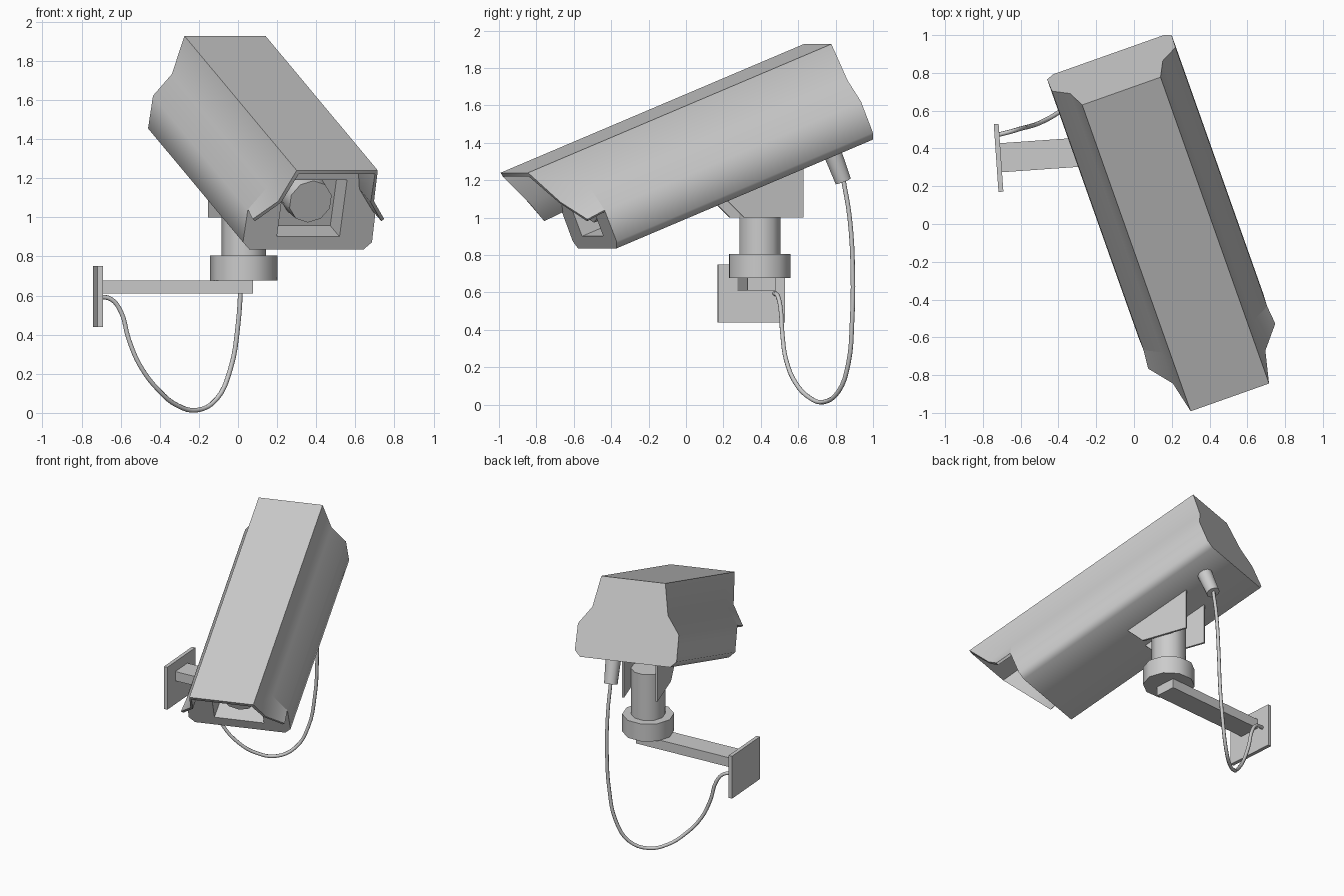
import bpy, bmesh, math
from mathutils import Matrix, Vector

cube = bpy.data.objects.get("Cube")
if cube:
    bpy.data.objects.remove(cube, do_unlink=True)

GREY = (0.6, 0.6, 0.6, 1.0)
mat = bpy.data.materials.new("light_grey")
mat.use_nodes = True
mat.diffuse_color = GREY
mat.node_tree.nodes["Principled BSDF"].inputs["Base Color"].default_value = GREY

# Camera frame: x = across, y = towards the rear, z = up out of the cover
yaw, pitch = math.radians(19.5), math.radians(21.8)
HEAD = (Matrix.Translation((0.5075, -0.918, 1.24))
        @ Matrix.Rotation(yaw, 4, 'Z') @ Matrix.Rotation(pitch, 4, 'X'))
# Mount frame: upright, turned with the camera
MOUNT = Matrix.Translation((0.03, 0.395, 0)) @ Matrix.Rotation(yaw, 4, 'Z')
# Wall frame: the arm runs along its x axis
WALL = Matrix.Translation((-0.717, 0.35, 0)) @ Matrix.Rotation(math.radians(4), 4, 'Z')


def finish(name, bm, matrix, smooth=None):
    """Turn a bmesh into a named, coloured object placed by a matrix."""
    bmesh.ops.recalc_face_normals(bm, faces=bm.faces)
    bm.transform(matrix)
    mesh = bpy.data.meshes.new(name)
    bm.to_mesh(mesh)
    bm.free()
    obj = bpy.data.objects.new(name, mesh)
    bpy.context.collection.objects.link(obj)
    mesh.materials.append(mat)
    if smooth:
        activate(obj)
        bpy.ops.object.shade_smooth_by_angle(angle=math.radians(smooth))
    return obj


def activate(obj):
    bpy.ops.object.select_all(action='DESELECT')
    obj.select_set(True)
    bpy.context.view_layer.objects.active = obj


def prism(name, points, sweep, matrix, smooth=None):
    """Extrude a closed outline of 3D points along a vector."""
    bm = bmesh.new()
    face = bm.faces.new([bm.verts.new(p) for p in points])
    ext = bmesh.ops.extrude_face_region(bm, geom=[face], use_keep_orig=True)
    moved = [g for g in ext["geom"] if isinstance(g, bmesh.types.BMVert)]
    bmesh.ops.translate(bm, verts=moved, vec=sweep)
    return finish(name, bm, matrix, smooth)


def box(name, lo, hi, matrix):
    pts = [(lo[0], lo[1], lo[2]), (hi[0], lo[1], lo[2]),
           (hi[0], hi[1], lo[2]), (lo[0], hi[1], lo[2])]
    return prism(name, pts, (0, 0, hi[2] - lo[2]), matrix)


def cylinder(name, start, end, r1, r2, sides, matrix):
    start, end = Vector(start), Vector(end)
    axis = end - start
    bm = bmesh.new()
    bmesh.ops.create_cone(bm, cap_ends=True, segments=sides,
                          radius1=r1, radius2=r2, depth=axis.length)
    turn = axis.to_track_quat('Z', 'Y').to_matrix().to_4x4()
    return finish(name, bm, matrix @ Matrix.Translation((start + end) / 2) @ turn, 50)


# Housing: half outline (across, up) mirrored and swept to the rear
FRONT, REAR = 0.287, 1.853
half = [(0.22, 0), (0.26, -0.21), (0.347, -0.33), (0.35, -0.51), (0.31, -0.55)]
outline = half + [(-x, z) for x, z in reversed(half)]
housing = prism("housing", [(x, FRONT, z) for x, z in outline],
                (0, REAR - FRONT, 0), HEAD)

# Window recess cut into the housing front
cutter = box("window_cutter", (-0.17, 0.2, -0.48), (0.17, 0.44, -0.167), HEAD)
cutter.hide_render = True
cut = housing.modifiers.new("window", 'BOOLEAN')
cut.operation = 'DIFFERENCE'
cut.solver = 'EXACT'
cut.object = cutter
activate(housing)
bpy.ops.object.modifier_apply(modifier=cut.name)
bpy.data.objects.remove(cutter, do_unlink=True)
bpy.ops.object.shade_smooth_by_angle(angle=math.radians(50))

# Lens inside the recess
cylinder("lens", (0, 0.45, -0.3), (0, 0.32, -0.3), 0.125, 0.115, 10, HEAD)

# Sun hood: thin sheet with a swept-back front edge
lip = [(0.22, 0.0, 0.0), (0.26, 0.1, -0.21), (0.357, 0.175, -0.338)]
front_edge = [(-x, y, z) for x, y, z in reversed(lip)] + lip
rear_edge = [(s * x, FRONT, z) for s, (x, z) in
             zip((-1, -1, -1, 1, 1, 1), half[2::-1] + half[:3])]
bm = bmesh.new()
f = [bm.verts.new(p) for p in front_edge]
r = [bm.verts.new(p) for p in rear_edge]
for i in range(5):
    bm.faces.new((f[i], f[i + 1], r[i + 1], r[i]))
bmesh.ops.recalc_face_normals(bm, faces=bm.faces)
bm.faces.ensure_lookup_table()
inward = -1 if bm.faces[2].normal.z > 0 else 1
hood = finish("sun_hood", bm, HEAD)
shell = hood.modifiers.new("thickness", 'SOLIDIFY')
shell.thickness = 0.018
shell.offset = inward
shell.use_even_offset = True
activate(hood)
bpy.ops.object.modifier_apply(modifier=shell.name)
bpy.ops.object.shade_smooth_by_angle(angle=math.radians(50))

# Saddle plates on both sides of the post
side = [(-0.245, 1.108), (-0.13, 1.0), (0.205, 1.0), (0.205, 1.29)]
for name, x in (("left", 0.108), ("right", -0.122)):
    prism(name + "_saddle_plate", [(x, y, z) for y, z in side], (0.014, 0, 0), MOUNT)

# Post and swivel collar
cylinder("post", (0, 0, 0.79), (0, 0, 1.14), 0.114, 0.114, 10, MOUNT)
cylinder("swivel_collar", (0, 0, 0.678), (0, 0, 0.805), 0.172, 0.172, 10, MOUNT)

# Wall arm and wall plate
box("wall_arm", (0.0, -0.077, 0.61), (0.79, 0.077, 0.678), WALL)
box("wall_plate", (-0.013, -0.18, 0.44), (0.013, 0.18, 0.75), WALL)

# Cable gland under the rear of the housing
tip = Vector((0.02, 0.84, 1.195))
up = HEAD.to_3x3() @ Vector((0, 0, 1))
cylinder("cable_gland", tip + up * 0.175, tip, 0.052, 0.045, 10, Matrix())

# Hanging cable from the gland to the wall plate
path = [(0.02, 0.84, 1.21), (0.02, 0.875, 1.0), (0.015, 0.892, 0.7), (0, 0.888, 0.45),
        (-0.04, 0.868, 0.22), (-0.11, 0.815, 0.07), (-0.21, 0.735, 0.014),
        (-0.31, 0.66, 0.038), (-0.4, 0.59, 0.11), (-0.5, 0.535, 0.24),
        (-0.56, 0.515, 0.38), (-0.6, 0.505, 0.52), (-0.65, 0.49, 0.582),
        (-0.72, 0.472, 0.595)]
curve = bpy.data.curves.new("cable", 'CURVE')
curve.dimensions = '3D'
curve.bevel_depth = 0.012
curve.bevel_resolution = 2
curve.resolution_u = 4
curve.use_fill_caps = True
spline = curve.splines.new('BEZIER')
spline.bezier_points.add(len(path) - 1)
for point, co in zip(spline.bezier_points, path):
    point.co = co
    point.handle_left_type = point.handle_right_type = 'AUTO'
curve.materials.append(mat)
cable = bpy.data.objects.new("cable", curve)
bpy.context.collection.objects.link(cable)
activate(cable)
bpy.ops.object.convert(target='MESH')
